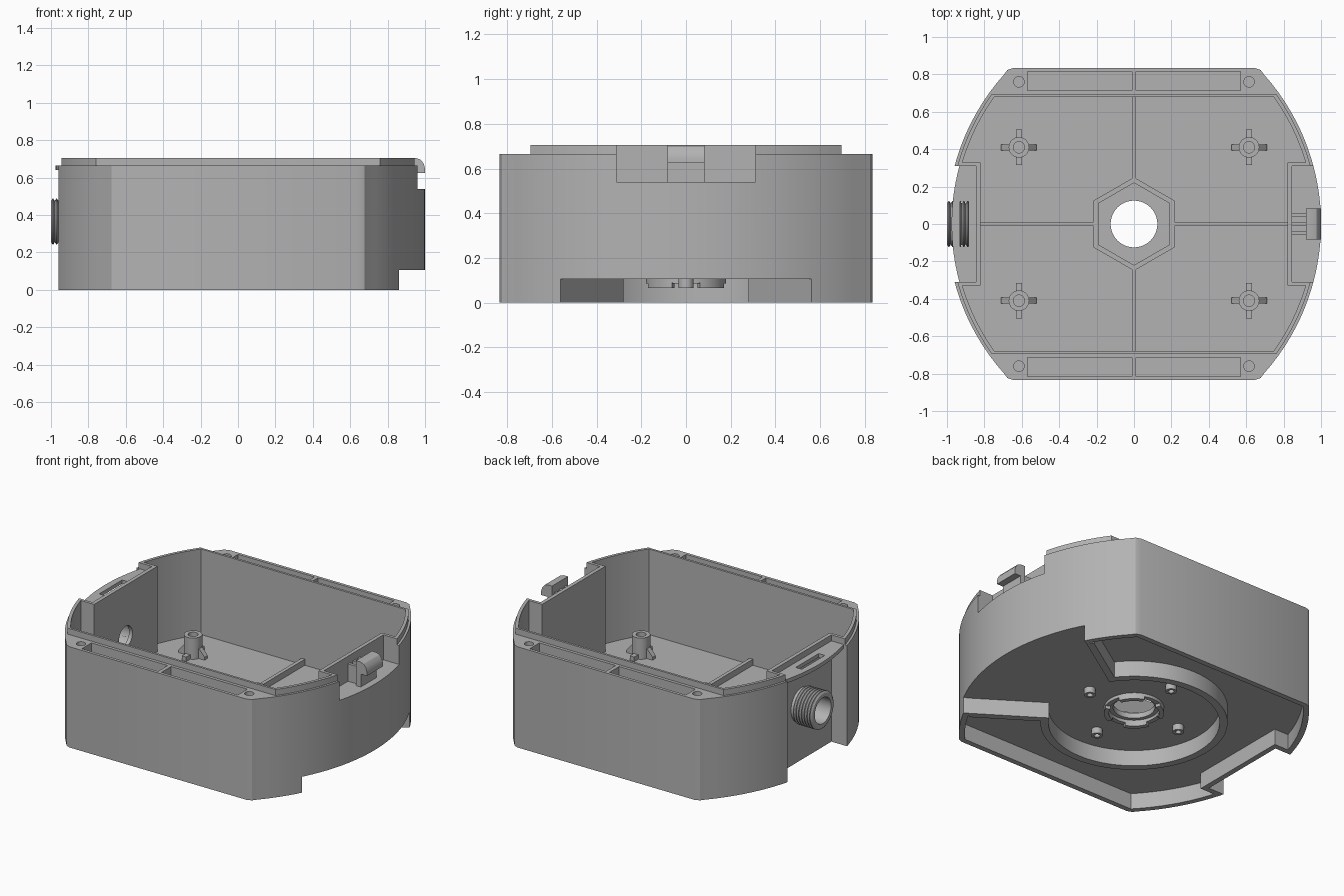
import bpy, bmesh, math
from math import sin, cos, radians, sqrt, pi

cube = bpy.data.objects.get("Cube")
if cube:
    bpy.data.objects.remove(cube, do_unlink=True)

grey = bpy.data.materials.new("housing grey")
grey.use_nodes = True
tone = (0.45, 0.45, 0.45, 1)
grey.diffuse_color = tone
grey.node_tree.nodes["Principled BSDF"].inputs["Base Color"].default_value = tone
grey.node_tree.nodes["Principled BSDF"].inputs["Roughness"].default_value = 0.6
parts = []


def finish(name, bm):
    bmesh.ops.recalc_face_normals(bm, faces=bm.faces)
    mesh = bpy.data.meshes.new(name)
    bm.to_mesh(mesh)
    bm.free()
    mesh.materials.append(grey)
    ob = bpy.data.objects.new(name, mesh)
    bpy.context.collection.objects.link(ob)
    parts.append(ob)
    return ob


def prism(name, pts, low, high, axis="z"):
    """Extrude a closed profile along z, or an xz profile along y."""
    place = (lambda a, b, h: (a, b, h)) if axis == "z" else (lambda a, b, h: (a, h, b))
    bm = bmesh.new()
    face = bm.faces.new([bm.verts.new(place(a, b, low)) for a, b in pts])
    top = bmesh.ops.extrude_face_region(bm, geom=[face])["geom"]
    shift = place(0, 0, high - low)
    bmesh.ops.translate(bm, vec=shift, verts=[v for v in top if isinstance(v, bmesh.types.BMVert)])
    return finish(name, bm)


def box(name, x0, x1, y0, y1, z0, z1):
    return prism(name, [(x0, y0), (x1, y0), (x1, y1), (x0, y1)], z0, z1)


def lathe(name, profile, center=(0, 0, 0), axis="z", n=48, phase=0):
    """Revolve a closed (radius, height) profile."""
    bm = bmesh.new()
    loops = []
    for i in range(n):
        a = phase + 2 * pi * i / n
        ring = []
        for r, h in profile:
            u, v = r * cos(a), r * sin(a)
            p = (u, v, h) if axis == "z" else (h, u, v)
            ring.append(bm.verts.new([p[k] + center[k] for k in range(3)]))
        loops.append(ring)
    m = len(profile)
    for i in range(n):
        a, b = loops[i], loops[(i + 1) % n]
        for j in range(m):
            k = (j + 1) % m
            bm.faces.new((a[j], a[k], b[k], b[j]))
    return finish(name, bm)


def tube(name, inner, outer, z0, z1, x=0, y=0, n=32, phase=0):
    return lathe(name, [(inner, z0), (outer, z0), (outer, z1), (inner, z1)], (x, y, 0), n=n, phase=phase)


def disc(r, x=0, y=0, n=32):
    return [(x + r * cos(2 * pi * i / n), y + r * sin(2 * pi * i / n)) for i in range(n)]


def sector(r0, r1, a0, a1, n):
    angles = [radians(a0 + (a1 - a0) * i / n) for i in range(n + 1)]
    return [(r1 * cos(a), r1 * sin(a)) for a in angles] + [(r0 * cos(a), r0 * sin(a)) for a in reversed(angles)]


def boolean(target, tool, operation="DIFFERENCE"):
    mod = target.modifiers.new("cut", "BOOLEAN")
    mod.operation, mod.solver, mod.object = operation, "EXACT", tool
    bpy.context.view_layer.update()
    result = bpy.data.meshes.new_from_object(target.evaluated_get(bpy.context.evaluated_depsgraph_get()))
    target.modifiers.clear()
    target.data = result
    parts.remove(tool)
    bpy.data.objects.remove(tool, do_unlink=True)


def side(r, ymax, notch, rounded):
    """Right-hand bowed side, bottom to top, with an optional square notch."""
    arc = lambda y: (sqrt(r * r - y * y) - 0.2, y)
    end = ymax - 0.035 if rounded else ymax
    ys = [end * (i / 16 - 1) for i in range(33)]
    pts = [arc(y) for y in ys]
    if notch:
        nx, ny = notch
        pts = [p for p in pts if p[1] < -ny - 0.005] + [arc(-ny), (nx, -ny), (nx, ny), arc(ny)] \
            + [p for p in pts if p[1] > ny + 0.005]
    if rounded:
        x = arc(end)[0]
        pts = [(x - 0.05, -ymax), (x - 0.017, -ymax + 0.012)] + pts + [(x - 0.017, ymax - 0.012), (x - 0.05, ymax)]
    return pts


def outline(r, ymax, left=None, right=None, rounded=False):
    return side(r, ymax, right, rounded) + [(-x, y) for x, y in reversed(side(r, ymax, left, rounded))]


# Housing shell with raised lip
housing = prism("housing", outline(1.2, 0.835, rounded=True), 0, 0.665)
lip = (0.845, 0.305)
boolean(housing, prism("lip", outline(1.185, 0.695, lip, lip), 0.6, 0.705), "UNION")
well = (0.82, 0.33)
cuts = [
    prism("cavity", outline(1.165, 0.68, well, well), 0.14, 1),
    prism("underside", outline(1.165, 0.8, left=(0.81, 0.345)), -0.1, 0.105),
    box("left_recess", -1.2, -0.845, -0.31, 0.31, -0.2, 1),
    box("right_recess", 0.845, 1.2, -0.31, 0.31, 0.54, 1),
    prism("underside_opening", [(0.4, -0.26), (1.2, -0.786), (1.2, 0.786), (0.4, 0.26)], -0.2, 0.105),
    prism("center_hole", disc(0.125, n=48), 0, 0.3),
    lathe("cable_hole", [(0.001, -1), (0.07, -1), (0.07, -0.7), (0.001, -0.7)], (0, 0, 0.365), "x"),
]
for sy in (-1, 1):
    y0, y1 = sorted((sy * 0.715, sy * 0.815))
    for sx in (-1, 1):
        x0, x1 = sorted((sx * 0.012, sx * 0.57))
        cuts.append(box("edge_pocket", x0, x1, y0, y1, 0.14, 1))
        cuts.append(prism("screw_hole", disc(0.028, sx * 0.615, sy * 0.76, 24), 0.35, 1))
for cutter in cuts:
    boolean(housing, cutter)

# Slotted shelf over the left recess
arc = [(-x, y) for x, y in side(1.175, 0.31, None, False)]
shelf = prism("left_shelf", arc + [(-0.84, 0.31), (-0.84, -0.31)], 0.64, 0.665)
boolean(shelf, box("shelf_slot", -0.93, -0.885, -0.12, 0.12, 0.5, 0.8))

# Threaded cable gland
thread = [(0.112, -0.84)]
for i in range(7):
    x = -0.86 - i * 0.02
    thread += [(0.11, x), (0.122, x - 0.007), (0.122, x - 0.012)]
lathe("cable_gland", thread + [(0.11, -1), (0.085, -1), (0.085, -0.84)], (0, 0, 0.365), "x")

# Snap clip and its webs
hook = [(0.92, 0.53), (0.955, 0.53), (0.955, 0.625), (1, 0.625), (1, 0.65),
        (0.992, 0.677), (0.975, 0.697), (0.95, 0.705), (0.92, 0.705)]
prism("snap_clip", hook, -0.083, 0.083, "y")
for y in (-0.05, 0, 0.05):
    box("clip_web", 0.84, 0.925, y - 0.01, y + 0.01, 0.53, 0.655)

# Floor ribs and hexagonal collar
tube("hex_collar", 0.22, 0.25, 0.13, 0.185, n=6, phase=pi / 2)
for s in (-1, 1):
    x0, x1 = sorted((s * 0.2, s * 0.83))
    box("floor_rib_x", x0, x1, -0.012, 0.012, 0.13, 0.18)
    y0, y1 = sorted((s * 0.235, s * 0.69))
    box("floor_rib_y", -0.012, 0.012, y0, y1, 0.13, 0.18)

# Finned mounting bosses
for x in (-0.615, 0.615):
    for y in (-0.41, 0.41):
        tube("boss", 0.03, 0.055, 0.13, 0.28, x, y)
        for s in (-1, 1):
            fin = [(x + s * 0.05, 0.13), (x + s * 0.095, 0.13), (x + s * 0.095, 0.16), (x + s * 0.05, 0.21)]
            prism("boss_fin_x", fin, y - 0.016, y + 0.016, "y")
            y0, y1 = sorted((y + s * 0.05, y + s * 0.095))
            box("boss_fin_y", x - 0.016, x + 0.016, y0, y1, 0.13, 0.17)

# Underside ring wall and radial walls
prism("underside_ring", sector(0.512, 0.56, 33.2, 326.8, 72), 0, 0.11)
for s in (-1, 1):
    a = radians(33.3)
    ux, uy = cos(a), sin(a)
    wall = [(r * ux - t * uy, s * (r * uy + t * ux)) for r, t in ((0.512, 0), (1.005, 0), (0.985, 0.045), (0.52, 0.045))]
    prism("underside_radial_wall", wall, 0, 0.11)

# Underside posts and notched collar
for k in range(4):
    a = k * pi / 2
    tube("underside_post", 0.018, 0.034, 0.065, 0.11, 0.345 * cos(a), 0.345 * sin(a), 24)
    prism("collar_segment", sector(0.15, 0.18, k * 90 + 20, k * 90 + 70, 12), 0.065, 0.09)
tube("underside_collar", 0.15, 0.18, 0.085, 0.11, n=48)

# Smooth curved walls, crisp edges
bpy.ops.object.select_all(action="DESELECT")
for ob in parts:
    ob.select_set(True)
bpy.context.view_layer.objects.active = housing
bpy.ops.object.shade_smooth_by_angle(angle=radians(25))
